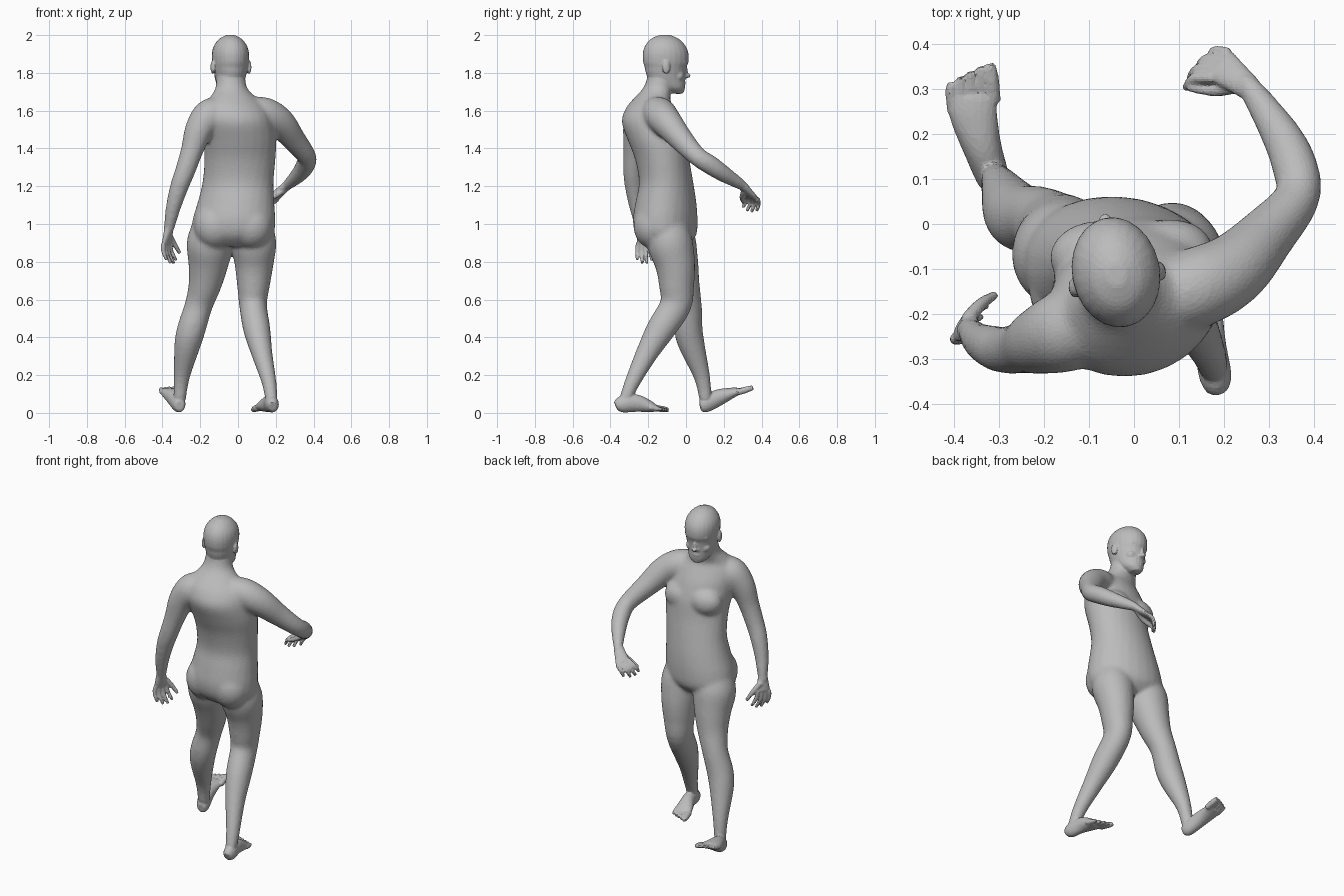
import bpy
import bmesh
from math import cos, sin, pi
from mathutils import Vector, Matrix

default_cube = bpy.data.objects.get("Cube")
if default_cube:
    bpy.data.objects.remove(default_cube, do_unlink=True)

grey = bpy.data.materials.new("clay grey")
grey.use_nodes = True
colour = (.5, .5, .5, 1)
grey.diffuse_color = colour
grey.node_tree.nodes["Principled BSDF"].inputs["Base Color"].default_value = colour

bm = bmesh.new()


def resample(rows, steps=4):
    """Smooth a short list of section rows with a Catmull-Rom spline."""
    padded = [rows[0]] + rows + [rows[-1]]
    result = []
    for before, start, end, after in zip(padded, padded[1:], padded[2:], padded[3:]):
        for step in range(steps):
            t = step / steps
            result.append([
                b + t * ((c - a) + t * ((2 * a - 5 * b + 4 * c - d) + t * (3 * (b - c) + d - a))) / 2
                for a, b, c, d in zip(before, start, end, after)])
    result.append(list(rows[-1]))
    return result


def skin_rings(sections, sides=24):
    """Bridge elliptical rings given as (centre, u axis, v axis)."""
    rings = []
    for centre, u, v in sections:
        angles = [2 * pi * k / sides for k in range(sides)]
        rings.append([bm.verts.new(centre + u * cos(a) + v * sin(a)) for a in angles])
    for lower, upper in zip(rings, rings[1:]):
        for k in range(sides):
            n = (k + 1) % sides
            bm.faces.new((lower[k], lower[n], upper[n], upper[k]))
    bm.faces.new(rings[0][::-1])
    bm.faces.new(rings[-1])


def stack(rows):
    """Level rings: x, y, z, half width, half depth, yaw."""
    sections = []
    for x, y, z, width, depth, yaw in resample(rows):
        u = Vector((cos(yaw), sin(yaw), 0))
        v = Vector((-sin(yaw), cos(yaw), 0))
        sections.append((Vector((x, y, z)), u * width, v * depth))
    skin_rings(sections)


def tube(rows, across=(0, 1, 0)):
    """Rings square to a path: x, y, z, radius across, optional other radius."""
    rows = resample([tuple(r) for r in rows])
    centres = [Vector(r[:3]) for r in rows]
    sections = []
    for k, row in enumerate(rows):
        ahead = centres[min(k + 1, len(rows) - 1)]
        tangent = (ahead - centres[max(k - 1, 0)]).normalized()
        u = Vector(across)
        u = (u - tangent * u.dot(tangent)).normalized()
        sections.append((centres[k], u * row[3], tangent.cross(u) * row[-1]))
    skin_rings(sections)


def blob(centre, radii, yaw=0):
    matrix = (Matrix.Translation(Vector(centre)) @ Matrix.Rotation(yaw, 4, "Z")
              @ Matrix.Diagonal((*radii, 1)))
    bmesh.ops.create_icosphere(bm, subdivisions=3, radius=1, matrix=matrix)


def hand(wrist, knuckles, across, middle, tip, thumb):
    wrist, knuckles, across = Vector(wrist), Vector(knuckles), Vector(across).normalized()
    palm = wrist.lerp(knuckles, .5)
    tube([(*wrist, .027, .022), (*palm, .034, .019), (*knuckles, .041, .014)], across)
    for finger, length in enumerate((.92, 1.05, 1, .8)):
        offset = across * (finger - 1.5)
        base = knuckles + offset * .023
        joint = base + Vector(middle) * length + offset * .004
        end = base + Vector(tip) * length + offset * .007
        tube([(*base, .012), (*joint, .0105), (*end, .008)], across)
    tube([(*point, radius) for point, radius in zip(thumb, (.016, .013, .009))])


def foot(rows, across, forward):
    """Sole loft followed by five toes, the big toe first along across."""
    tube(rows, across)
    across, forward = Vector(across), Vector(forward)
    ball = Vector(rows[-1][:3])
    for toe, length in enumerate((1, 1, .92, .82, .7)):
        base = ball + across * (toe - 2) * .024
        radius = .016 if toe == 0 else .0115
        tube([(*(base - forward * .4), radius), (*(base + forward * .4 * length), radius),
              (*(base + forward * length), radius * .7)], across)


def fuse(name, voxel, rounds, regain):
    """Merge the parts built so far into one softened skin."""
    bmesh.ops.recalc_face_normals(bm, faces=bm.faces)
    mesh = bpy.data.meshes.new(name)
    bm.to_mesh(mesh)
    bm.clear()
    mesh.materials.append(grey)
    part = bpy.data.objects.new(name, mesh)
    bpy.context.collection.objects.link(part)
    remesh = part.modifiers.new("Fuse", "REMESH")
    remesh.mode = "VOXEL"
    remesh.voxel_size = voxel
    soften = part.modifiers.new("Soften", "SMOOTH")
    soften.factor = .5
    soften.iterations = rounds
    swell = part.modifiers.new("Regain volume", "DISPLACE")
    swell.mid_level = 0
    swell.strength = regain
    return part


# Torso and neck, twisting from the hips to the shoulders
stack([
    (-.03, -.1, .885, .13, .1, -.22), (-.028, -.105, .94, .212, .152, -.22),
    (-.022, -.11, 1.02, .218, .165, -.22), (-.01, -.106, 1.12, .2, .155, -.18),
    (0, -.105, 1.22, .185, .14, -.08), (.01, -.125, 1.34, .185, .14, .05),
    (.01, -.15, 1.44, .19, .152, .15), (-.005, -.183, 1.54, .185, .152, .22),
    (-.015, -.19, 1.61, .17, .122, .28), (-.025, -.182, 1.66, .13, .09, .3),
    (-.035, -.15, 1.715, .083, .075, .25), (-.038, -.13, 1.77, .074, .074, .2),
    (-.04, -.125, 1.83, .068, .074, .2)])

# Chest and buttocks
for centre in ((-.085, -.07, 1.44), (.075, -.066, 1.44)):
    blob(centre, (.1, .074, .08), .1)
for centre in ((-.12, -.15, .99), (.07, -.17, .99)):
    blob(centre, (.11, .105, .12), -.2)

# Left arm, swung forward and bent
tube([(.03, -.18, 1.605, .06), (.13, -.145, 1.585, .085), (.218, -.103, 1.54, .078),
      (.293, -.027, 1.45, .061), (.362, .057, 1.36, .048), (.358, .125, 1.315, .048),
      (.325, .2, 1.265, .041), (.255, .305, 1.2, .024), (.235, .32, 1.182, .019)])

# Right arm, hanging back
tube([(-.07, -.2, 1.61, .06), (-.145, -.235, 1.575, .087), (-.205, -.258, 1.5, .073),
      (-.243, -.273, 1.39, .056), (-.28, -.28, 1.28, .05), (-.31, -.275, 1.2, .046),
      (-.342, -.26, 1.09, .037), (-.367, -.235, .97, .025), (-.373, -.228, .94, .019)])

# Right leg, striding forward onto the heel
tube([(-.13, -.085, 1, .1), (-.148, -.07, .9, .12), (-.157, -.04, .79, .103),
      (-.175, -.015, .68, .084), (-.208, .01, .57, .07), (-.245, .012, .45, .072),
      (-.268, .03, .36, .066), (-.298, .085, .19, .04), (-.31, .105, .06, .03)])

# Left leg, trailing with a bent knee
tube([(.073, -.1, 1, .1, .1), (.083, -.085, .9, .117, .117), (.085, -.058, .79, .103, .1),
      (.082, -.05, .68, .09, .084), (.08, -.055, .57, .08, .07), (.1, -.135, .44, .073, .068),
      (.128, -.21, .31, .055, .052), (.165, -.285, .16, .038, .036), (.178, -.325, .06, .03, .03)])

# The trunk and limbs are blended first, before the finer parts join them
core = fuse("core", .01, 14, .003)
bm.from_object(core, bpy.context.evaluated_depsgraph_get())
bpy.data.objects.remove(core, do_unlink=True)

# Head, from the jaw to the crown
stack([
    (-.05, -.05, 1.692, .03, .035, .2), (-.045, -.072, 1.72, .06, .066, .2),
    (-.042, -.1, 1.765, .077, .096, .2), (-.04, -.107, 1.8, .084, .106, .2),
    (-.04, -.108, 1.83, .09, .111, .2), (-.04, -.107, 1.86, .095, .121, .2),
    (-.04, -.108, 1.905, .096, .121, .2), (-.04, -.11, 1.945, .085, .106, .2),
    (-.04, -.112, 1.98, .057, .073, .2), (-.04, -.112, 2, .02, .026, .2)])

# Facial features and ears, placed in the turned frame of the head
turn = Matrix.Rotation(.2, 3, "Z")


def feature(side, forward, height, radii):
    place = turn @ Vector((side, forward, 0)) + Vector((-.04, -.11, height))
    blob(place, radii, .2)


feature(0, .115, 1.785, (.015, .021, .012))
feature(0, .106, 1.805, (.011, .017, .03))
feature(0, .094, 1.746, (.026, .016, .009))
feature(0, .092, 1.73, (.023, .015, .009))
feature(0, .07, 1.706, (.028, .026, .018))
for side in (-1, 1):
    feature(side * .013, .106, 1.78, (.01, .012, .009))
    feature(side * .036, .084, 1.828, (.017, .015, .009))
    feature(side * .036, .09, 1.855, (.032, .014, .012))
    feature(side * .042, .06, 1.785, (.032, .033, .03))
    feature(side * .098, -.014, 1.83, (.011, .021, .036))

# Hands, each listing wrist, knuckles, spread, finger bends and thumb path
hand((.258, .3, 1.202), (.192, .352, 1.143), (.45, .65, -.25), (-.042, .002, -.032),
     (-.058, -.018, -.075), [(.235, .308, 1.175), (.18, .297, 1.14), (.12, .304, 1.115)])
hand((-.364, -.238, .985), (-.378, -.224, .9), (-.5, -.82, -.1), (.004, 0, -.05),
     (.03, .005, -.106), [(-.37, -.213, .95), (-.34, -.178, .9), (-.308, -.157, .845)])

# Feet, the right one resting on its heel with the toes raised
foot([(-.308, .075, .038, .022, .026), (-.313, .1, .045, .035, .043), (-.337, .17, .08, .042, .043),
      (-.356, .24, .105, .052, .028), (-.36, .285, .116, .057, .016)],
     (-.95, -.25, 0), (-.005, .058, .018))
foot([(.184, -.37, .034, .022, .026), (.181, -.34, .045, .035, .043), (.168, -.27, .052, .036, .046),
      (.15, -.205, .038, .048, .033), (.14, -.16, .024, .057, .017)],
     (.95, -.15, 0), (-.015, .06, -.008))

# One faceted skin over everything
figure = fuse("walking_figure", .0055, 6, .001)
figure.modifiers.new("Facet", "DECIMATE").ratio = .15
bm.free()
